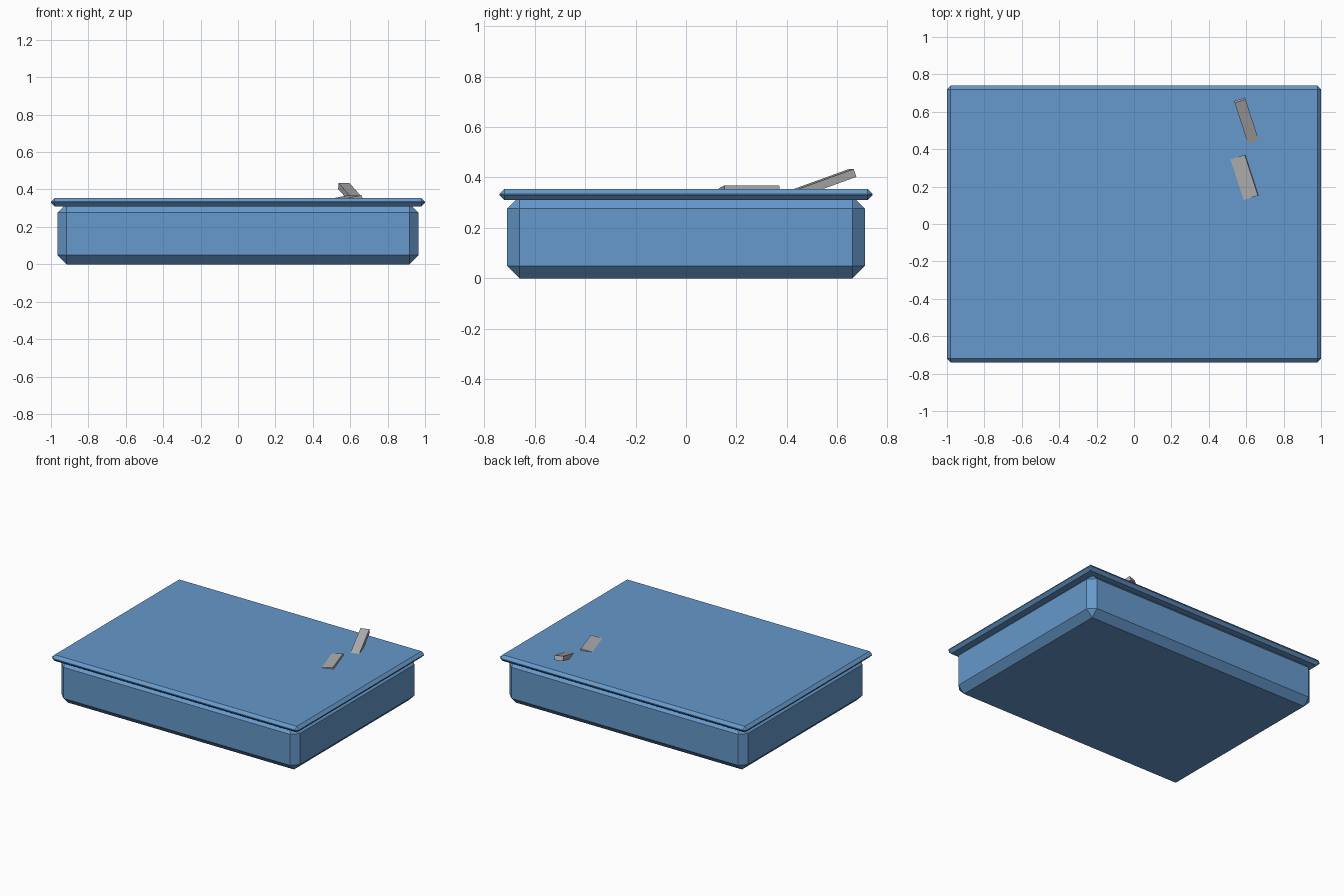
import bpy
from math import radians
from mathutils import Matrix, Vector

if "Cube" in bpy.data.objects:
    bpy.data.objects.remove(bpy.data.objects["Cube"])


def material(name, rgb):
    m = bpy.data.materials.new(name)
    m.diffuse_color = (*rgb, 1)
    m.use_nodes = True
    m.node_tree.nodes["Principled BSDF"].inputs["Base Color"].default_value = m.diffuse_color
    return m


BLUE = material("blue", (0.133, 0.319, 0.604))
GREY = material("light_grey", (0.42, 0.42, 0.43))


def box(name, size, centre, mat, bevel=0, rot=None):
    """Box of a given size, optionally chamfered and rotated about its centre."""
    bpy.ops.mesh.primitive_cube_add(size=1)
    ob = bpy.context.object
    ob.name = name
    ob.data.transform(Matrix.Diagonal((*size, 1)))
    if rot:
        ob.data.transform(rot)
    ob.location = centre
    ob.data.materials.append(mat)
    if bevel:
        mod = ob.modifiers.new("chamfer", "BEVEL")
        mod.width = bevel
        mod.segments = 1
    return ob


# Tray body and overhanging lid
box("body", (1.93, 1.42, 0.325), (0, 0, 0.1625), BLUE, 0.049)
box("lid", (2.0, 1.48, 0.045), (0, 0, 0.3325), BLUE, 0.02)


def clip(name, size, top_centre, yaw, pitch, roll):
    """Small plate placed by the centre of its upper face."""
    rot = (Matrix.Rotation(radians(yaw), 4, "Z")
           @ Matrix.Rotation(radians(pitch), 4, "X")
           @ Matrix.Rotation(radians(roll), 4, "Y"))
    centre = Vector(top_centre) - rot @ Vector((0, 0, size[2] / 2))
    box(name, size, centre, GREY, 0, rot)


# Rolled plate lying on the lid, and a plate standing up at a slant
clip("flat_clip", (0.088, 0.228, 0.03), (0.586, 0.248, 0.3615), 18, 0, -10)
clip("raised_clip", (0.061, 0.25, 0.033), (0.604, 0.544, 0.393), 18, 19, 0)
